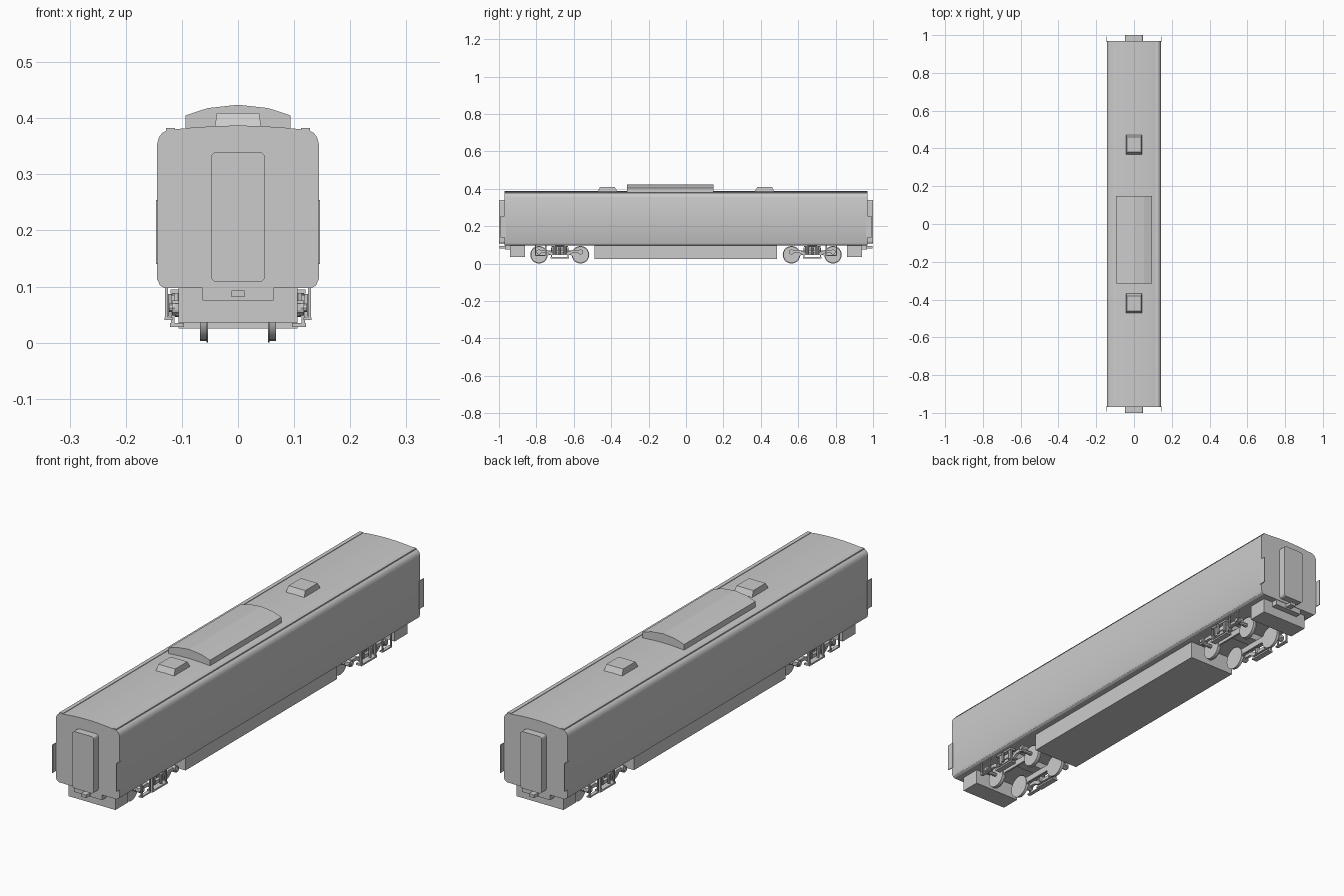
import bpy, bmesh, math
from mathutils import Matrix

if "Cube" in bpy.data.objects:
    bpy.data.objects.remove(bpy.data.objects["Cube"])


def finish(name, bm, smooth=False):
    bmesh.ops.recalc_face_normals(bm, faces=bm.faces)
    me = bpy.data.meshes.new(name)
    bm.to_mesh(me)
    bm.free()
    ob = bpy.data.objects.new(name, me)
    bpy.context.collection.objects.link(ob)
    if smooth:
        bpy.context.view_layer.objects.active = ob
        ob.select_set(True)
        bpy.ops.object.shade_smooth_by_angle(angle=math.radians(30))
        ob.select_set(False)
    return ob


def prism(name, pts, a, b, axis='y', smooth=False):
    """Extrude a 2D outline: (x, z) along y, or (y, z) along x."""
    bm = bmesh.new()
    rings = []
    for t in (a, b):
        rings.append([bm.verts.new((p, t, q) if axis == 'y' else (t, p, q)) for p, q in pts])
    bm.faces.new(rings[0])
    bm.faces.new(rings[1][::-1])
    n = len(pts)
    for i in range(n):
        j = (i + 1) % n
        bm.faces.new((rings[0][i], rings[0][j], rings[1][j], rings[1][i]))
    return finish(name, bm, smooth)


def box(name, x0, x1, y0, y1, z0, z1):
    return prism(name, [(x0, z0), (x1, z0), (x1, z1), (x0, z1)], y0, y1)


def cyl(name, r, depth, loc, axis='x', n=16):
    bm = bmesh.new()
    bmesh.ops.create_cone(bm, cap_ends=True, segments=n, radius1=r, radius2=r, depth=depth)
    if axis == 'x':
        bm.transform(Matrix.Rotation(math.pi / 2, 4, 'Y'))
    bm.transform(Matrix.Translation(loc))
    return finish(name, bm, True)


def mirrored(half):
    return half + [(-x, z) for x, z in reversed(half) if x > 1e-6]


# Car body shell with rounded shoulders and shallow arched roof
prism("car_body", mirrored([(0.131, 0.097), (0.139, 0.102), (0.144, 0.113), (0.144, 0.355),
      (0.141, 0.366), (0.135, 0.374), (0.125, 0.379), (0.085, 0.383), (0.04, 0.386), (0, 0.387)]),
      -0.97, 0.97, smooth=True)

# Roof equipment: arched air conditioner, two tapered vents, gutters
prism("roof_unit", mirrored([(0.094, 0.375), (0.094, 0.405), (0.054, 0.418), (0, 0.424)]), -0.315, 0.147)
for s in (-1, 1):
    vent = box("roof_vent", -0.042, 0.042, s * 0.42 - 0.055, s * 0.42 + 0.055, 0.38, 0.409)
    for v in vent.data.vertices:
        if v.co.z > 0.4:
            v.co.x *= 0.9
            v.co.y = s * 0.42 + (v.co.y - s * 0.42) * 0.72
    box("roof_gutter", s * 0.112, s * 0.128, -0.968, 0.968, 0.377, 0.3825)

# Underfloor equipment skirt
box("underfloor_box", -0.106, 0.106, -0.49, 0.487, 0.025, 0.099)

# Rounded gangway outline
gang = []
for cx, cz, a0 in ((0.038, 0.33, 0), (-0.038, 0.33, 90), (-0.038, 0.118, 180), (0.038, 0.118, 270)):
    for k in range(4):
        a = math.radians(a0 + 30 * k)
        gang.append((cx + 0.01 * math.cos(a), cz + 0.01 * math.sin(a)))

# Ends: gangway, side shields, end tank, coupler pocket and coupler
for e in (-1, 1):
    prism("gangway", gang, e * 0.965, e * 1.0)
    for s in (-1, 1):
        box("end_shield", s * 0.1425, s * 0.146, e * 0.963, e * 0.992, 0.14, 0.254)
    box("end_tank", -0.106, 0.106, e * 0.86, e * 0.942, 0.036, 0.099)
    box("coupler_pocket", -0.063, 0.063, e * 0.93, e * 0.968, 0.075, 0.099)
    box("coupler", -0.012, 0.012, e * 0.96, e * 0.997, 0.081, 0.093)

# Bogies
HALF = 0.111
for e in (-1, 1):
    c = e * 0.675
    box("bolster", -0.104, 0.104, c - 0.025, c + 0.025, 0.07, 0.099)
    for s in (-1, 1):
        # Wheels with flanges, joined by a waisted web
        for w in (-HALF, HALF):
            cyl("wheel", 0.044, 0.012, (s * 0.062, c + w, 0.047), n=20)
            cyl("wheel_flange", 0.047, 0.003, (s * 0.055, c + w, 0.047), n=20)
            cyl("axle_box", 0.014, 0.024, (s * 0.106, c + w, 0.062), n=10)
            cyl("axle_stub", 0.008, 0.05, (s * 0.085, c + w, 0.055), n=8)
            cyl("hub_cap", 0.008, 0.008, (s * 0.119, c + w, 0.062), n=10)
        prism("wheel_web", [(c - 0.1, 0.025), (c - 0.06, 0.045), (c + 0.06, 0.045), (c + 0.1, 0.025),
              (c + 0.1, 0.075), (c + 0.06, 0.07), (c - 0.06, 0.07), (c - 0.1, 0.075)],
              s * 0.056, s * 0.064, 'x')
        # Side frame with dropped centre
        prism("side_frame", [(c - 0.125, 0.058), (c - 0.07, 0.058), (c - 0.05, 0.046), (c + 0.05, 0.046),
              (c + 0.07, 0.058), (c + 0.125, 0.058), (c + 0.125, 0.07), (c + 0.065, 0.072),
              (c + 0.045, 0.06), (c - 0.045, 0.06), (c - 0.065, 0.072), (c - 0.125, 0.07)],
              s * 0.1, s * 0.112, 'x')
        # Springs, hangers, spring plank and damper
        for d in (-0.028, 0.028):
            cyl("bolster_spring", 0.011, 0.04, (s * 0.107, c + d, 0.07), 'z', 10)
            box("hanger", s * 0.113, s * 0.119, c + d * 1.6 - 0.003, c + d * 1.6 + 0.003, 0.03, 0.085)
        box("spring_plank", s * 0.096, s * 0.121, c - 0.05, c + 0.05, 0.028, 0.035)
        box("spring_cap", s * 0.095, s * 0.12, c - 0.045, c + 0.045, 0.088, 0.095)
        cyl("damper", 0.006, 0.04, (s * 0.124, c, 0.067), 'z', 8)
        # Hanging step loop near the outer wheel
        for d in (0.075, 0.13):
            box("step_post", s * 0.125, s * 0.13, c + e * d - 0.003, c + e * d + 0.003, 0.04, 0.099)
        box("step_tread", s * 0.117, s * 0.131, c + e * 0.072, c + e * 0.133, 0.04, 0.045)
